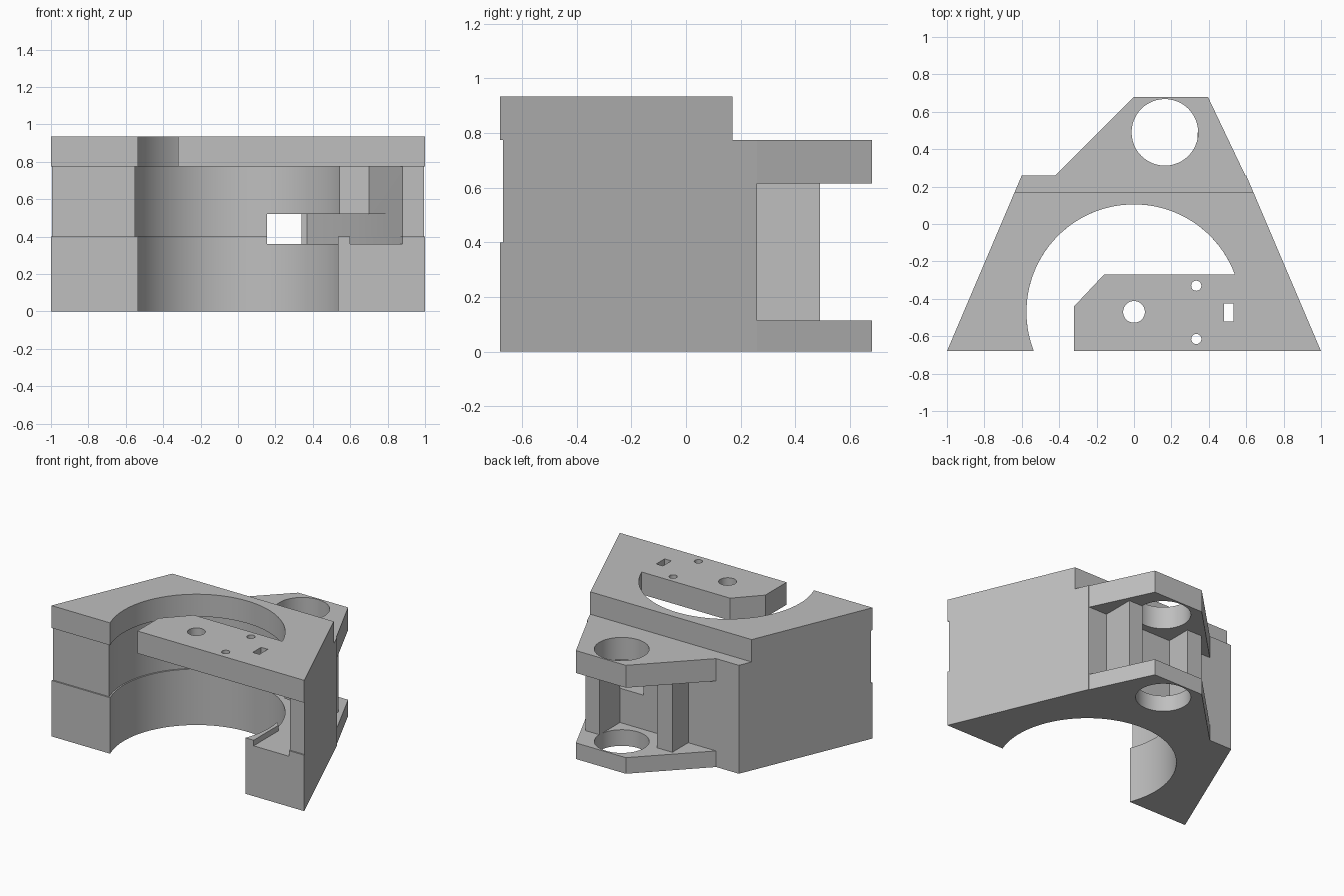
import bpy, bmesh, math

old = bpy.data.objects.get("Cube")
if old:
    bpy.data.objects.remove(old, do_unlink=True)

# Single light grey finish
grey = bpy.data.materials.new("light grey")
grey.use_nodes = True
COLOUR = (0.52, 0.52, 0.52, 1)
grey.diffuse_color = COLOUR
grey.node_tree.nodes["Principled BSDF"].inputs["Base Color"].default_value = COLOUR

FRONT, BACK = -0.68, 0.26
BORE_Y, BORE_R = -0.47, 0.575


def side(y):
    """Half width of the tapered body at depth y."""
    return 1 - 0.4255 * (y - FRONT)


def arc(cx, cy, r, start, end, steps):
    angles = [math.radians(start + (end - start) * i / steps) for i in range(steps + 1)]
    return [(cx + r * math.cos(a), cy + r * math.sin(a)) for a in angles]


def circle(cx, cy, r, steps=48):
    return arc(cx, cy, r, 0, 360, steps)[:-1]


def bore(r, y_start, y_end):
    """Arc of the main bore, from the left lip over the top to the right lip."""
    a0 = 180 - math.degrees(math.asin((y_start - BORE_Y) / r))
    a1 = math.degrees(math.asin((y_end - BORE_Y) / r))
    return arc(0, BORE_Y, r, a0, a1, 64)


def box(x0, x1, y0, y1):
    return [(x0, y0), (x1, y0), (x1, y1), (x0, y1)]


def prism(name, outline, z0, z1):
    bm = bmesh.new()
    face = bm.faces.new([bm.verts.new((x, y, z0)) for x, y in outline])
    top = bmesh.ops.extrude_face_region(bm, geom=[face])["geom"]
    verts = [g for g in top if isinstance(g, bmesh.types.BMVert)]
    bmesh.ops.translate(bm, verts=verts, vec=(0, 0, z1 - z0))
    bmesh.ops.recalc_face_normals(bm, faces=bm.faces)
    mesh = bpy.data.meshes.new(name)
    bm.to_mesh(mesh)
    bm.free()
    mesh.materials.append(grey)
    obj = bpy.data.objects.new(name, mesh)
    bpy.context.collection.objects.link(obj)
    return obj


def activate(obj):
    bpy.ops.object.select_all(action="DESELECT")
    obj.select_set(True)
    bpy.context.view_layer.objects.active = obj


def cut(obj, outline, z0, z1):
    cutter = prism("cutter", outline, z0, z1)
    cutter.hide_render = True
    mod = obj.modifiers.new("cut", "BOOLEAN")
    mod.operation, mod.solver, mod.object = "DIFFERENCE", "EXACT", cutter
    activate(obj)
    bpy.ops.object.modifier_apply(modifier=mod.name)
    bpy.data.objects.remove(cutter, do_unlink=True)


def body(front, back, inner):
    """Tapered outline whose front edge is interrupted by the inner path."""
    return ([(-side(front), front)] + inner
            + [(side(front), front), (side(back), back), (-side(back), back)])


# Lower tier with the plain bore
lower = prism("lower_body", body(FRONT, BACK, bore(BORE_R, FRONT, FRONT)), 0, 0.4)

# Middle tier, slightly recessed, with a pocket beside the bore
recess = FRONT + 0.01
pocket = [(0.7, -0.27), (0.88, recess)]
middle = prism("middle_body",
               body(recess, BACK, bore(0.585, recess, -0.25) + pocket), 0.4, 0.775)

# Slanted channel running from the pocket out through the back wall
channel = [(0.6, -0.75), (0.88, -0.75), (0.88, -0.68), (0.64, -0.1),
           (0.34, 0.3), (0.155, 0.3), (0.155, -0.2), (0.5, -0.3), (0.6, -0.4)]
for tier in (lower, middle):
    cut(tier, channel, 0.36, 0.52)

# Top plate with its cantilevered arm
arm = [(-0.16, -0.27), (-0.32, -0.44), (-0.32, FRONT)]
top = prism("top_plate", body(FRONT, 0.17, bore(BORE_R, FRONT, -0.27) + arm), 0.775, 0.935)
arm_holes = [circle(0, -0.47, 0.058), circle(0.333, -0.33, 0.027),
             circle(0.333, -0.615, 0.027), box(0.48, 0.533, -0.52, -0.425)]
for hole in arm_holes:
    cut(top, hole, 0.7, 1)

# Pair of rear lugs with aligned holes
lug_outline = [(-0.42, BACK), (0.595, BACK), (0.395, 0.68), (0, 0.68)]
parts = [lower, middle, top]
for name, z0, z1 in (("lower_lug", 0, 0.115), ("upper_lug", 0.615, 0.775)):
    lug = prism(name, lug_outline, z0, z1)
    cut(lug, circle(0.165, 0.49, 0.178), z0 - 0.1, z1 + 0.1)
    parts.append(lug)

# Ribs bracing the lugs
parts.append(prism("left_rib", box(0.34, 0.45, BACK, 0.49), 0.115, 0.615))
parts.append(prism("right_rib", box(-0.2, -0.08, BACK, 0.44), 0.115, 0.615))

for obj in parts:
    activate(obj)
    bpy.ops.object.shade_smooth_by_angle(angle=math.radians(30))
